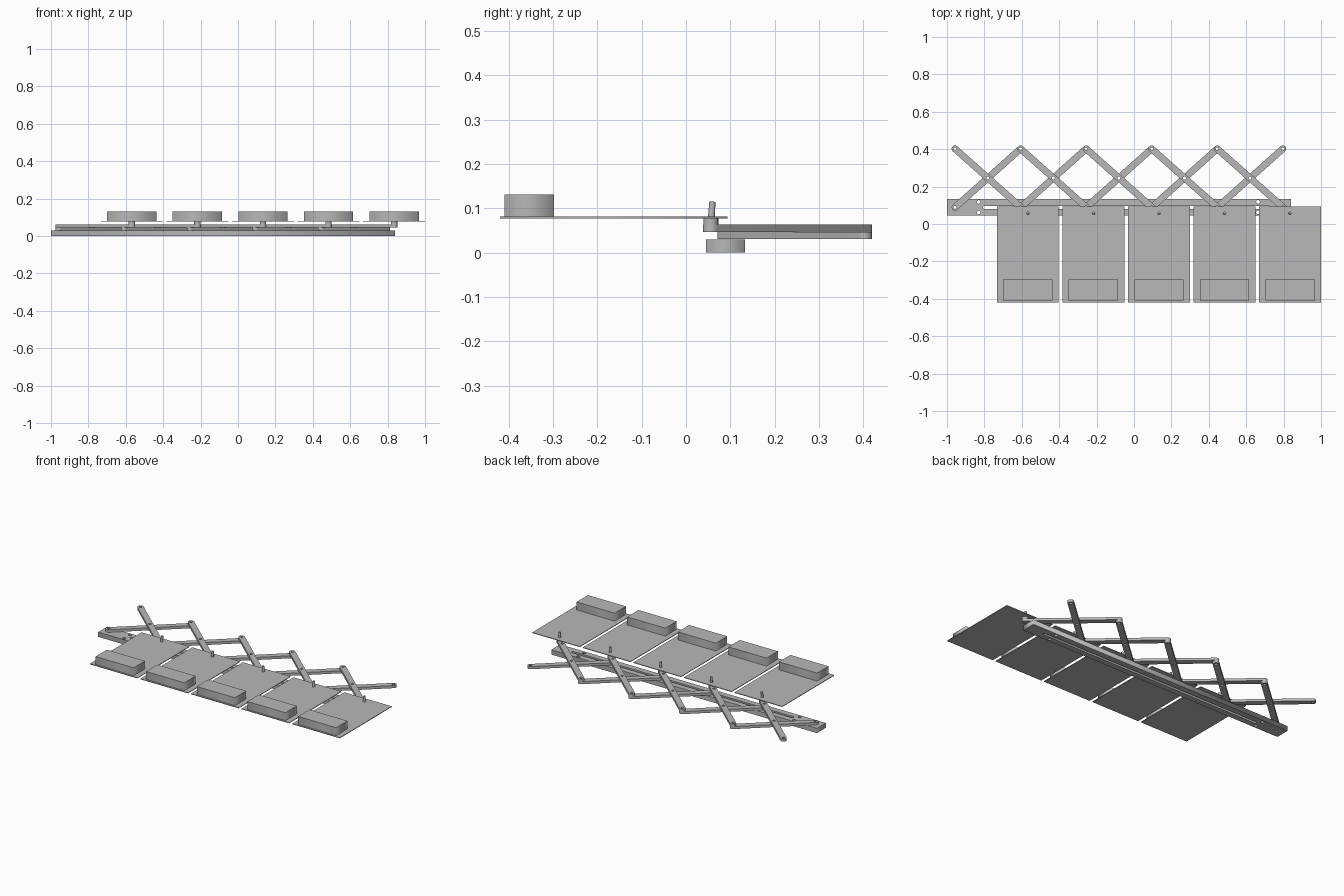
import bpy, math
from mathutils import Vector

if "Cube" in bpy.data.objects:
    bpy.data.objects.remove(bpy.data.objects["Cube"])

grey = bpy.data.materials.new("plain_grey")
grey.use_nodes = True
COLOUR = (0.48, 0.48, 0.48, 1)
grey.diffuse_color = COLOUR
grey.node_tree.nodes["Principled BSDF"].inputs["Base Color"].default_value = COLOUR


def add(name, mesh):
    obj = bpy.data.objects.new(name, mesh)
    bpy.context.collection.objects.link(obj)
    mesh.materials.clear()
    mesh.materials.append(grey)
    return obj


def capsule(a, b, r, n=12):
    """Outline of a round-ended bar from a to b; a circle when a equals b."""
    a, b = Vector(a), Vector(b)
    d = b - a
    ang = math.atan2(d.y, d.x)
    pts = []
    for centre, start in ((b, ang - math.pi / 2), (a, ang + math.pi / 2)):
        steps = n if d.length == 0 else n + 1
        for i in range(steps):
            t = start + math.pi * i / n
            pts.append(centre + r * Vector((math.cos(t), math.sin(t))))
    return pts


def plate(name, outlines, z0, z1):
    """Extrude an outline with holes between two heights."""
    curve = bpy.data.curves.new(name, 'CURVE')
    curve.dimensions = '2D'
    curve.fill_mode = 'BOTH'
    curve.extrude = (z1 - z0) / 2
    for pts in outlines:
        spline = curve.splines.new('POLY')
        spline.points.add(len(pts) - 1)
        for p, co in zip(spline.points, pts):
            p.co = (co[0], co[1], 0, 1)
        spline.use_cyclic_u = True
    temp = bpy.data.objects.new(name + "_profile", curve)
    bpy.context.collection.objects.link(temp)
    dg = bpy.context.evaluated_depsgraph_get()
    mesh = bpy.data.meshes.new_from_object(temp.evaluated_get(dg))
    bpy.data.objects.remove(temp)
    bpy.data.curves.remove(curve)
    obj = add(name, mesh)
    obj.location.z = (z0 + z1) / 2
    return obj


def rect(x0, x1, y0, y1):
    return [(x0, y0), (x1, y0), (x1, y1), (x0, y1)]


def hole(x, y, r=0.008):
    return capsule((x, y), (x, y), r, 8)


# Slotted base rail with mounting holes
PIVOT_Y, TOP_Y, STEP, X0 = 0.089, 0.402, 0.3505, -0.957
rail = [rect(-1, 0.84, 0.045, 0.133),
        capsule((-0.8, PIVOT_Y), (0.72, PIVOT_Y), 0.008),
        hole(X0, PIVOT_Y)]
rail += [hole(x, y, 0.01) for x in (-0.83, 0.663) for y in (0.062, 0.118)]
plate("base_rail", rail, 0, 0.03)

for i in range(5):
    xa, xb = X0 + i * STEP, X0 + (i + 1) * STEP
    mid = ((xa + xb) / 2, (PIVOT_Y + TOP_Y) / 2)
    pin = (xb + 0.039, 0.056)

    # Crossing scissor bars; the upper one reaches on to its panel pin
    plate(f"lower_scissor_bar_{i}",
          [capsule((xa, PIVOT_Y), (xb, TOP_Y), 0.018),
           hole(xa, PIVOT_Y), hole(*mid), hole(xb, TOP_Y)], 0.031, 0.047)
    plate(f"upper_scissor_bar_{i}",
          [capsule((xa, TOP_Y), pin, 0.018),
           hole(xa, TOP_Y), hole(*mid), hole(xb, PIVOT_Y)], 0.047, 0.063)

    # Boss and slightly leaning pin
    plate(f"pin_boss_{i}", [hole(*pin, 0.017)], 0.063, 0.077)
    bpy.ops.mesh.primitive_cone_add(vertices=16, radius1=0.008, radius2=0.007, depth=0.05,
                                    location=(pin[0], pin[1] + 0.002, 0.09),
                                    rotation=(-0.06, 0, 0))
    peg = bpy.context.object
    peg.name = f"panel_pin_{i}"
    peg.data.materials.append(grey)

    # Thin panel with a raised block at its front edge
    cx = pin[0]
    plate(f"panel_{i}", [rect(cx - 0.165, cx + 0.165, -0.42, 0.094)], 0.077, 0.081)
    plate(f"panel_block_{i}", [rect(cx - 0.132, cx + 0.132, -0.41, -0.298)], 0.081, 0.131)

# Smooth round ends while keeping edges crisp
bpy.ops.object.select_all(action='DESELECT')
for obj in bpy.context.scene.objects:
    if obj.type == 'MESH' and "bar" in obj.name or "pin" in obj.name:
        obj.select_set(True)
        bpy.context.view_layer.objects.active = obj
bpy.ops.object.shade_smooth_by_angle(angle=math.radians(30))
